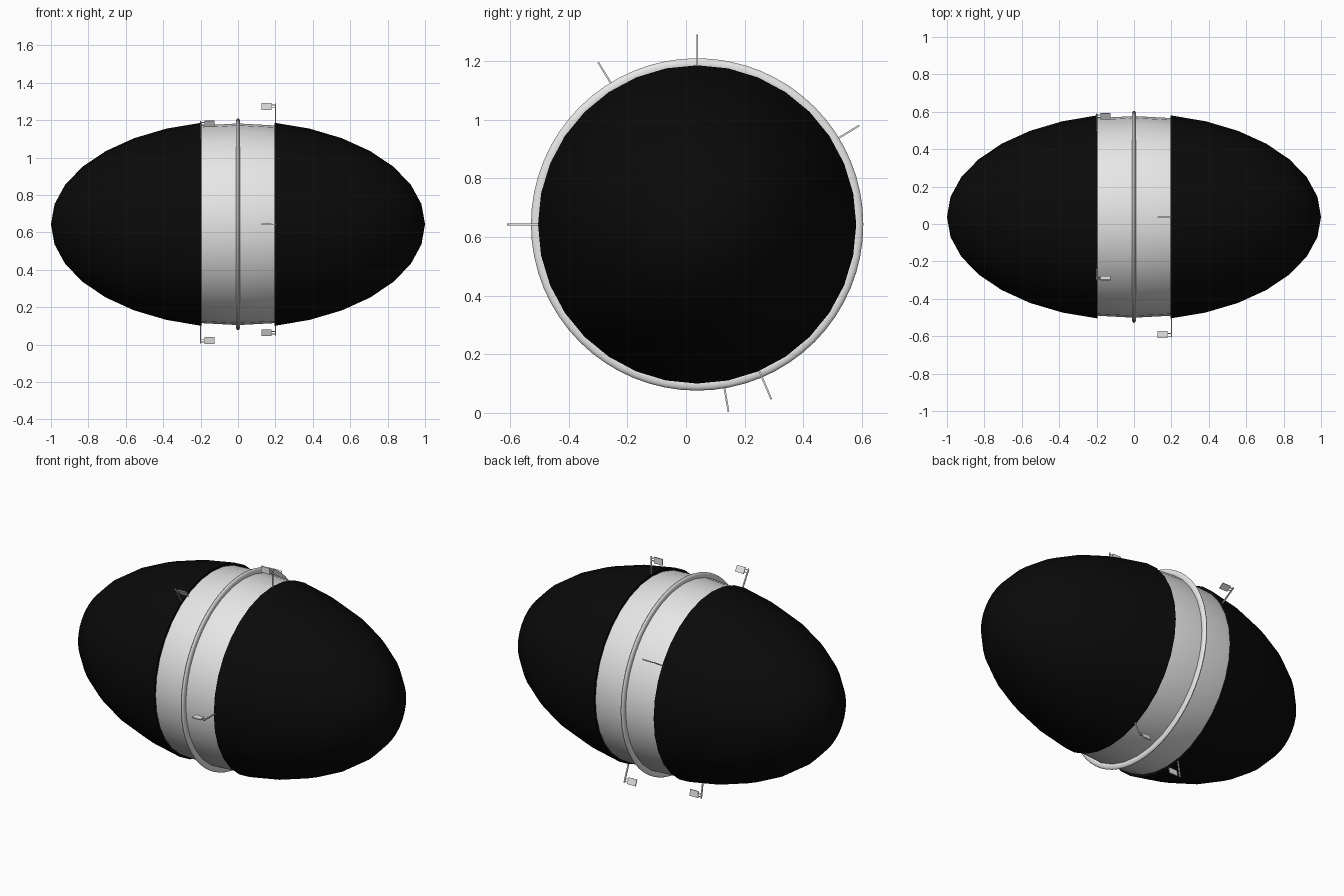
import bpy, bmesh, math
from mathutils import Matrix, Vector

if "Cube" in bpy.data.objects:
    bpy.data.objects.remove(bpy.data.objects["Cube"])

CY, CZ = 0.038, 0.643          # axis of the body runs along x through here
SEG = 32


def material(name, rgb):
    m = bpy.data.materials.new(name)
    m.diffuse_color = (*rgb, 1)
    m.use_nodes = True
    m.node_tree.nodes["Principled BSDF"].inputs["Base Color"].default_value = m.diffuse_color
    return m


black = material("matte black", (0.003, 0.003, 0.003))
grey = material("light grey", (0.8, 0.8, 0.8))


def finish(bm, name, mat, smooth=None):
    bmesh.ops.remove_doubles(bm, verts=bm.verts, dist=1e-5)
    bmesh.ops.recalc_face_normals(bm, faces=bm.faces)
    me = bpy.data.meshes.new(name)
    bm.to_mesh(me)
    bm.free()
    me.materials.append(mat)
    ob = bpy.data.objects.new(name, me)
    bpy.context.collection.objects.link(ob)
    ob.location = (0, CY, CZ)
    if smooth:
        bpy.ops.object.select_all(action='DESELECT')
        ob.select_set(True)
        bpy.context.view_layer.objects.active = ob
        bpy.ops.object.shade_smooth_by_angle(angle=math.radians(smooth))
    return ob


def lathe(profile, name, mat, seg=SEG, closed=False):
    """Spin (x, radius) points around the x axis."""
    bm = bmesh.new()
    rings = [[bm.verts.new((x, r * math.cos(2 * math.pi * i / seg),
                            r * math.sin(2 * math.pi * i / seg)))
              for i in range(seg)] for x, r in profile]
    pairs = list(zip(rings, rings[1:]))
    if closed:
        pairs.append((rings[-1], rings[0]))
    for a, b in pairs:
        for i in range(seg):
            j = (i + 1) % seg
            bm.faces.new((a[i], a[j], b[j], b[i]))
    return finish(bm, name, mat, 40)


# Two black end shells, each with an inward rim
step = math.pi / 16
for side, name in ((1, "right_shell"), (-1, "left_shell")):
    prof = [(side * 0.195, 0.52)]
    prof += [(side * math.sin(k * step), 0.5535 * math.cos(k * step)) for k in range(1, 8)]
    prof.append((side, 0.0))
    lathe(prof, name, black)

# Inner body showing as the middle band
lathe([(math.sin(k * step) * 0.99, 0.539 * math.cos(k * step)) for k in range(-2, 3)],
      "middle_band", grey)

# Thin raised ring round the middle
lathe([(0.011 * math.sin(a), 0.547 + 0.020 * math.cos(a))
       for a in (2 * math.pi * k / 12 for k in range(12))],
      "centre_ring", grey, 64, True)


def box(bm, x0, x1, t, r0, r1):
    m = Matrix.Translation(((x0 + x1) / 2, 0, (r0 + r1) / 2)) @ \
        Matrix.Diagonal((abs(x1 - x0), t, r1 - r0, 1))
    bmesh.ops.create_cube(bm, size=1, matrix=m)


# Small flag-like antennas: post, two pins and a plate pointing to the middle
antennas = [(1, 90), (1, 180), (1, -67), (-1, -80.5), (-1, 121.4), (-1, 31.4)]
for n, (s, deg) in enumerate(antennas, 1):
    bm = bmesh.new()
    box(bm, s * 0.197, s * 0.204, 0.006, 0.53, 0.646)
    for r in (0.621, 0.636):
        box(bm, s * 0.178, s * 0.199, 0.004, r, r + 0.004)
    box(bm, s * 0.126, s * 0.180, 0.006, 0.611, 0.648)
    bm.transform(Matrix.Rotation(math.radians(deg - 90), 4, 'X'))
    finish(bm, "antenna_%d" % n, grey)
